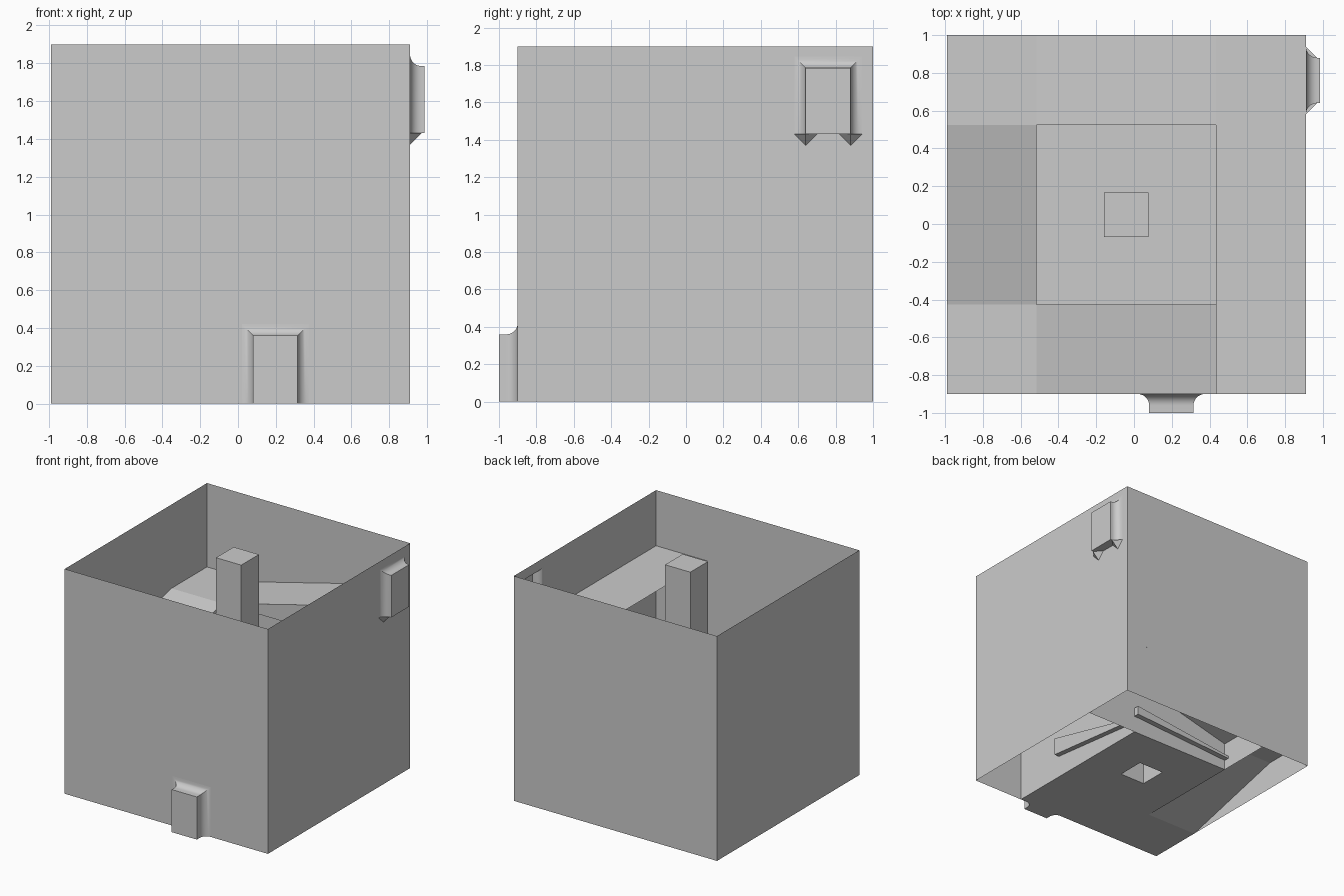
import bpy, bmesh, math
from mathutils import Vector, Matrix

if "Cube" in bpy.data.objects:
    bpy.data.objects.remove(bpy.data.objects["Cube"])

CX, CY = -0.04, 0.05        # tower axis
A, B, H = 0.475, 0.95, 1.9  # half shaft, half tower, tower height
RISE = 1.43 / 6             # climb of one ramp
R = 0.06                    # flare radius round the doors


def make(name, faces, mat=None):
    """Object from a list of polygons given as point lists."""
    bm = bmesh.new()
    for f in faces:
        bm.faces.new([bm.verts.new(p) for p in f])
    bmesh.ops.remove_doubles(bm, verts=bm.verts, dist=1e-4)
    if mat:
        bm.transform(mat)
    bmesh.ops.recalc_face_normals(bm, faces=bm.faces)
    me = bpy.data.meshes.new(name)
    bm.to_mesh(me)
    bm.free()
    ob = bpy.data.objects.new(name, me)
    bpy.context.collection.objects.link(ob)
    return ob


def loft(a, b):
    n = len(a)
    return [[a[i], a[(i + 1) % n], b[(i + 1) % n], b[i]] for i in range(n)]


def floor_rect(x0, x1, y0, y1, z):
    return [(x0, y0, z), (x1, y0, z), (x1, y1, z), (x0, y1, z)]


AXIS = Matrix.Translation((CX, CY, 0))


def side(k):
    """Turn the left side of the tower to back, right, front..."""
    return AXIS @ Matrix.Rotation(-k * math.pi / 2, 4, 'Z')


# doors: (turn, u range, z range, depth), u runs along the wall in the side's frame
front = (3, (-0.355, -0.12), (0, 0.36), 0.10)
right = (2, (-0.83, -0.59), (1.43, 1.785), 0.075)


def wall(name, k, door=None):
    if not door:
        quads = [(-B, B, 0, H)]
    else:
        (u0, u1), (z0, z1) = door[1:3]
        u0, u1, z1 = u0 - R, u1 + R, z1 + R
        quads = [(-B, u0, 0, H), (u1, B, 0, H), (u0, u1, z1, H)]
        if z0 > 0:
            quads.append((u0, u1, 0, z0))
    make(name, [[(-B, a, c), (-B, b, c), (-B, b, d), (-B, a, d)]
                for a, b, c, d in quads], side(k))


def doorway(name, door):
    k, (u0, u1), (z0, z1), depth = door
    steps = [(R * (1 - math.sin(t)), R * (1 - math.cos(t)))
             for t in [i * math.pi / 16 for i in range(9)]] + [(0, depth)]
    loops = [[(-B - d, u0 - o, z0), (-B - d, u0 - o, z1 + o),
              (-B - d, u1 + o, z1 + o), (-B - d, u1 + o, z0)] for o, d in steps]
    faces = [loops[-1]]
    for a, b in zip(loops, loops[1:]):
        faces += loft(a, b)
    ob = make(name, faces, side(k))
    bpy.ops.object.select_all(action='DESELECT')
    bpy.context.view_layer.objects.active = ob
    ob.select_set(True)
    bpy.ops.object.shade_smooth_by_angle(angle=math.radians(30))


# outer walls and their two bulging doors
wall("left_wall", 0)
wall("back_wall", 1)
wall("right_wall", 2, right)
wall("front_wall", 3, front)
doorway("lower_door", front)
doorway("upper_door", right)

# pointed corbels below the upper door
for i, u in enumerate(right[1]):
    z = right[2][0]
    l, r, tip, out = (-B, u - R, z), (-B, u + R, z), (-B, u, z - R), (-B - R, u, z)
    make(f"corbel_{i}", [[l, r, tip], [l, out, r], [l, tip, out], [r, out, tip]], side(2))

# ground floor: shaft base with a hole for the pillar, entry strip and corner
P = 0.118
sq = lambda s, z: floor_rect(-s, s, -s, s, z)
make("ground_floor", loft(sq(A, 0), sq(P, 0)) +
     [floor_rect(-A, A, -B, -A, 0), floor_rect(-B, -A, -B, -A, 0)], AXIS)

# hollow pillar in the middle
make("pillar", loft(sq(P, 0), sq(P, H)) + [sq(P, H)], AXIS)

# ramps climbing clockwise, each with a landing and a support wall
for n in range(7):
    z0 = n * RISE
    z1 = z0 + (RISE if n < 6 else 0)
    low = 0 if n < 3 else z0
    ramp = [(-B, -A, z0), (-A, -A, z0), (-A, A, z1), (-B, A, z1)]
    make(f"ramp_{n}", [ramp, floor_rect(-B, -A, A, B, z1)], side(n))
    if n < 6:
        support = [(-A, -A, low), (-A, B, low), (-A, B, z1), (-A, A, z1)]
        if low < z0:
            support.append((-A, -A, z0))
        make(f"ramp_support_{n}", [support], side(n))

# tapered rails on the two tall support walls
for n, zb, zt in ((1, 0.145, 0.22), (2, 0.19, 0.34)):
    end = lambda y, lo, hi: [(-A, y, lo), (-A - 0.045, y, lo), (-A - 0.045, y, hi), (-A, y, hi)]
    a, b = end(-A, 0.085, 0.105), end(A, zb, zt)
    make(f"rail_{n}", loft(a, b) + [a, b], side(n))
